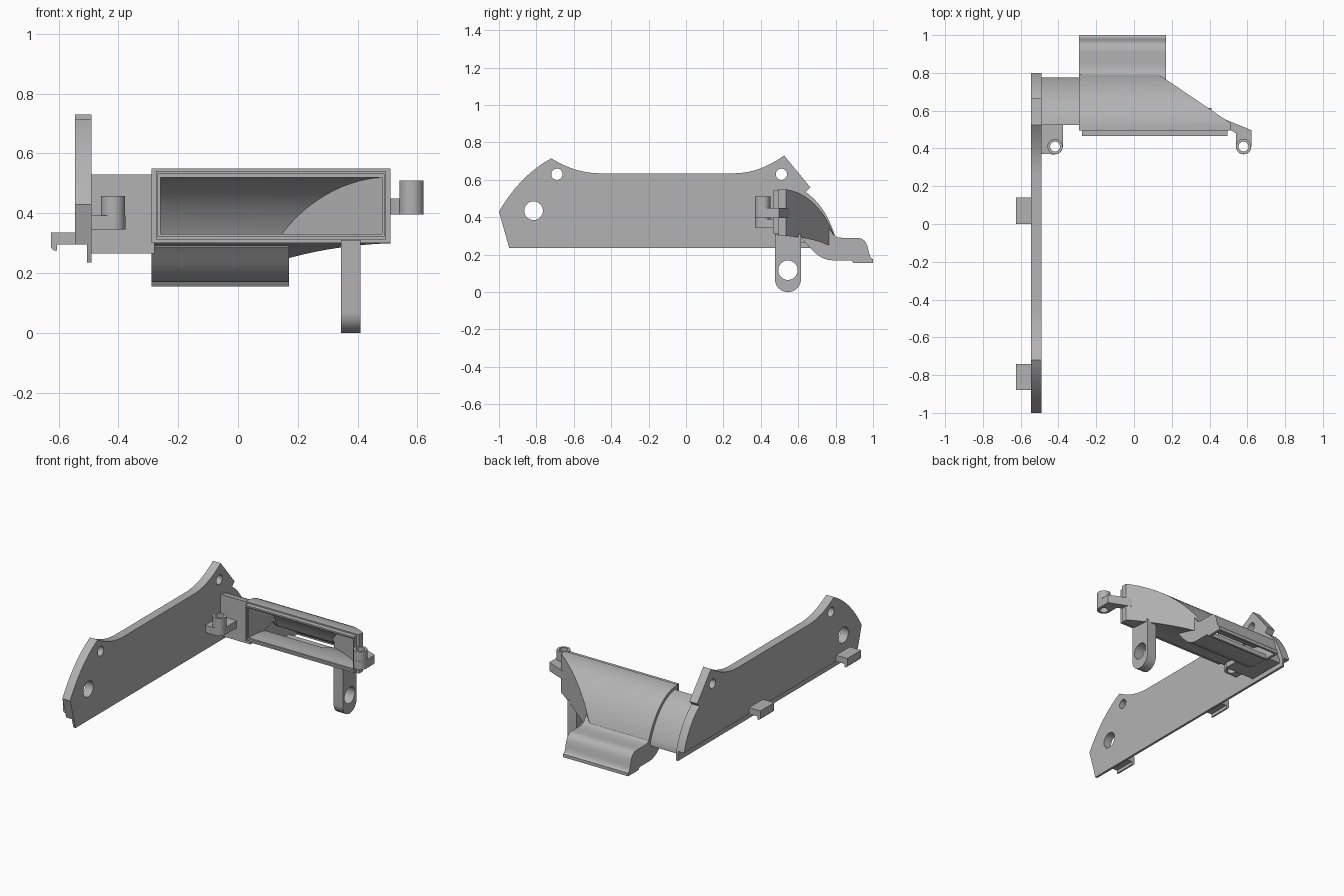
import bpy, bmesh, math
from mathutils import Vector

cube = bpy.data.objects.get("Cube")
if cube:
    bpy.data.objects.remove(cube, do_unlink=True)

grey = bpy.data.materials.new("plain grey")
grey.use_nodes = True
COLOR = (0.45, 0.45, 0.45, 1)
grey.diffuse_color = COLOR
grey.node_tree.nodes["Principled BSDF"].inputs["Base Color"].default_value = COLOR


def prism(name, pts, axis, lo, hi, cut=None):
    """Extrude a closed outline along an axis; optionally trim it by a plane."""
    def place(p, t):
        return {"x": (t, p[0], p[1]), "y": (p[0], t, p[1]), "z": (p[0], p[1], t)}[axis]
    bm = bmesh.new()
    face = bm.faces.new([bm.verts.new(place(p, lo)) for p in pts])
    ext = bmesh.ops.extrude_face_region(bm, geom=[face])
    move = Vector(place((0, 0), hi - lo))
    bmesh.ops.translate(bm, vec=move, verts=[v for v in ext["geom"] if isinstance(v, bmesh.types.BMVert)])
    if cut:
        geom = bm.verts[:] + bm.edges[:] + bm.faces[:]
        bmesh.ops.bisect_plane(bm, geom=geom, plane_co=cut[0], plane_no=cut[1], clear_outer=True)
        bmesh.ops.holes_fill(bm, edges=[e for e in bm.edges if e.is_boundary])
    bmesh.ops.recalc_face_normals(bm, faces=bm.faces)
    mesh = bpy.data.meshes.new(name)
    bm.to_mesh(mesh)
    bm.free()
    mesh.materials.append(grey)
    obj = bpy.data.objects.new(name, mesh)
    bpy.context.collection.objects.link(obj)
    return obj


def box(name, x0, x1, y0, y1, z0, z1):
    return prism(name, [(x0, y0), (x1, y0), (x1, y1), (x0, y1)], "z", z0, z1)


def arc(cx, cy, r, start=0, end=360, n=32):
    steps = n if end - start >= 360 else n + 1
    return [(cx + r * math.cos(math.radians(start + (end - start) * i / n)),
             cy + r * math.sin(math.radians(start + (end - start) * i / n))) for i in range(steps)]


def curve(a, b, c, d, n=14):
    """Points on a cubic curve from a to d."""
    a, b, c, d = map(Vector, (a, b, c, d))
    return [tuple(a * (1 - t) ** 3 + b * 3 * t * (1 - t) ** 2 + c * 3 * t * t * (1 - t) + d * t ** 3)
            for t in (i / n for i in range(n + 1))]


def combine(obj, other, operation):
    other.hide_render = True
    mod = obj.modifiers.new(operation.lower(), "BOOLEAN")
    mod.operation, mod.object, mod.solver = operation, other, "EXACT"
    bpy.context.view_layer.objects.active = obj
    bpy.ops.object.modifier_apply(modifier=mod.name)
    bpy.data.objects.remove(other, do_unlink=True)


def drill(obj, axis, u, v, r, lo, hi):
    combine(obj, prism("drill", arc(u, v, r), axis, lo, hi), "DIFFERENCE")


# Long side plate with scooped top, lip along the foot and holes
outline = [(-0.945, 0.235)]
outline += curve((-1, 0.43), (-0.93, 0.55), (-0.84, 0.65), (-0.72, 0.715))
outline += curve((-0.72, 0.715), (-0.63, 0.66), (-0.55, 0.635), (-0.45, 0.635))
outline += curve((0.25, 0.635), (0.35, 0.635), (0.43, 0.665), (0.525, 0.73))
outline += [(0.665, 0.56)]
outline += curve((0.64, 0.535), (0.72, 0.48), (0.77, 0.39), (0.8, 0.29))
outline += [(0.8, 0.235)]
plate = prism("side_plate", outline, "x", -0.545, -0.49)
combine(plate, box("step", -0.6, -0.505, -1.1, 0.9, 0.2, 0.295), "DIFFERENCE")
for y, z, r in [(-0.815, 0.435, 0.05), (-0.69, 0.63, 0.03), (0.51, 0.63, 0.03)]:
    drill(plate, "x", y, z, r, -0.6, -0.4)

# Hooked clips on the outer side of the plate
hook = [(-0.5, 0.335), (-0.625, 0.335), (-0.625, 0.285), (-0.615, 0.275),
        (-0.605, 0.275), (-0.605, 0.295), (-0.5, 0.295)]
for name, y in [("front_clip", -0.88), ("rear_clip", 0)]:
    prism(name, hook, "y", y, y + 0.14)

# Connecting arm between plate and duct
arm = curve((0.525, 0.53), (0.65, 0.52), (0.735, 0.4), (0.775, 0.285))
prism("connecting_arm", [(0.525, 0.265)] + arm + [(0.775, 0.265)], "x", -0.49, -0.28)

# Duct: curved hood with a slanted side
slant = Vector((0.23, 0.34, 0)).normalized()
corner = Vector((0.17, 0.765, 0))
hood = [(0.495, 0.3), (0.495, 0.55)]
hood += curve((0.53, 0.55), (0.66, 0.535), (0.75, 0.42), (0.795, 0.295))
hood += curve((0.79, 0.24), (0.72, 0.27), (0.64, 0.295), (0.53, 0.3), 8)
duct = prism("duct", hood, "x", -0.29, 0.51, (corner, slant))

# Outlet bending back and down
outlet = [(0.62, 0.32), (0.74, 0.38)]
outlet += curve((0.79, 0.305), (0.81, 0.285), (0.85, 0.29), (0.91, 0.29), 6)
outlet += curve((0.92, 0.29), (0.99, 0.285), (0.965, 0.185), (1, 0.175), 10)
outlet += [(1, 0.155), (0.895, 0.155), (0.885, 0.17)]
outlet += curve((0.78, 0.17), (0.7, 0.175), (0.665, 0.24), (0.62, 0.285))
combine(duct, prism("outlet", outlet, "x", -0.29, 0.17), "UNION")
combine(duct, box("front_rim", -0.275, 0.495, 0.465, 0.51, 0.312, 0.542), "UNION")

# Hollow inside of the duct, open at the front and underneath the outlet
hollow = [(0.44, 0.33), (0.44, 0.52)]
hollow += curve((0.53, 0.52), (0.64, 0.51), (0.73, 0.4), (0.77, 0.3))
hollow += curve((0.765, 0.27), (0.7, 0.295), (0.64, 0.325), (0.53, 0.33), 8)
combine(duct, prism("hollow", hollow, "x", -0.26, 0.482, (corner - slant * 0.02, slant)), "DIFFERENCE")
throat = [(0.65, 0.325), (0.73, 0.34)]
throat += curve((0.772, 0.295), (0.8, 0.268), (0.85, 0.272), (0.91, 0.272), 6)
throat += curve((0.92, 0.272), (0.97, 0.26), (0.95, 0.18), (0.985, 0.165), 10)
throat += [(0.985, 0.13), (0.91, 0.13), (0.905, 0.186)]
throat += curve((0.785, 0.186), (0.72, 0.19), (0.69, 0.25), (0.65, 0.29))
combine(duct, prism("throat", throat, "x", -0.272, 0.152), "DIFFERENCE")
# Shallow recess around the mouth
combine(duct, box("mouth", -0.267, 0.488, 0.44, 0.48, 0.322, 0.532), "DIFFERENCE")

# Left screw ear
ear = [(0.455, 0.565), (0.515, 0.495), (0.54, 0.48)] + arc(0.58, 0.41, 0.041, 180, 360, 16) + [(0.621, 0.497)]
left_ear = prism("left_ear", ear, "z", 0.395, 0.45)
combine(left_ear, prism("boss", arc(0.58, 0.41, 0.0405), "z", 0.4, 0.51), "UNION")
drill(left_ear, "z", 0.58, 0.41, 0.026, 0.3, 0.6)

# Right screw ear
ear = [(-0.495, 0.53), (-0.495, 0.37)] + arc(-0.418, 0.41, 0.041, 270, 360, 10) + [(-0.377, 0.53)]
right_ear = prism("right_ear", ear, "z", 0.345, 0.392)
combine(right_ear, prism("boss", arc(-0.418, 0.41, 0.0405), "z", 0.35, 0.457), "UNION")
drill(right_ear, "z", -0.418, 0.41, 0.026, 0.2, 0.6)

# Hanging tab with hole
tab = prism("hanging_tab", [(0.615, 0.31), (0.475, 0.31)] + arc(0.545, 0.07, 0.07, 180, 360, 24),
            "x", 0.345, 0.41)
drill(tab, "x", 0.545, 0.117, 0.052, 0.2, 0.6)

# Smooth the curved walls, keep the edges sharp
bpy.ops.object.select_all(action="DESELECT")
for obj in bpy.context.collection.objects:
    if obj.type == "MESH" and obj.data.materials and obj.data.materials[0] == grey:
        obj.select_set(True)
        bpy.context.view_layer.objects.active = obj
bpy.ops.object.shade_smooth_by_angle(angle=math.radians(30))
